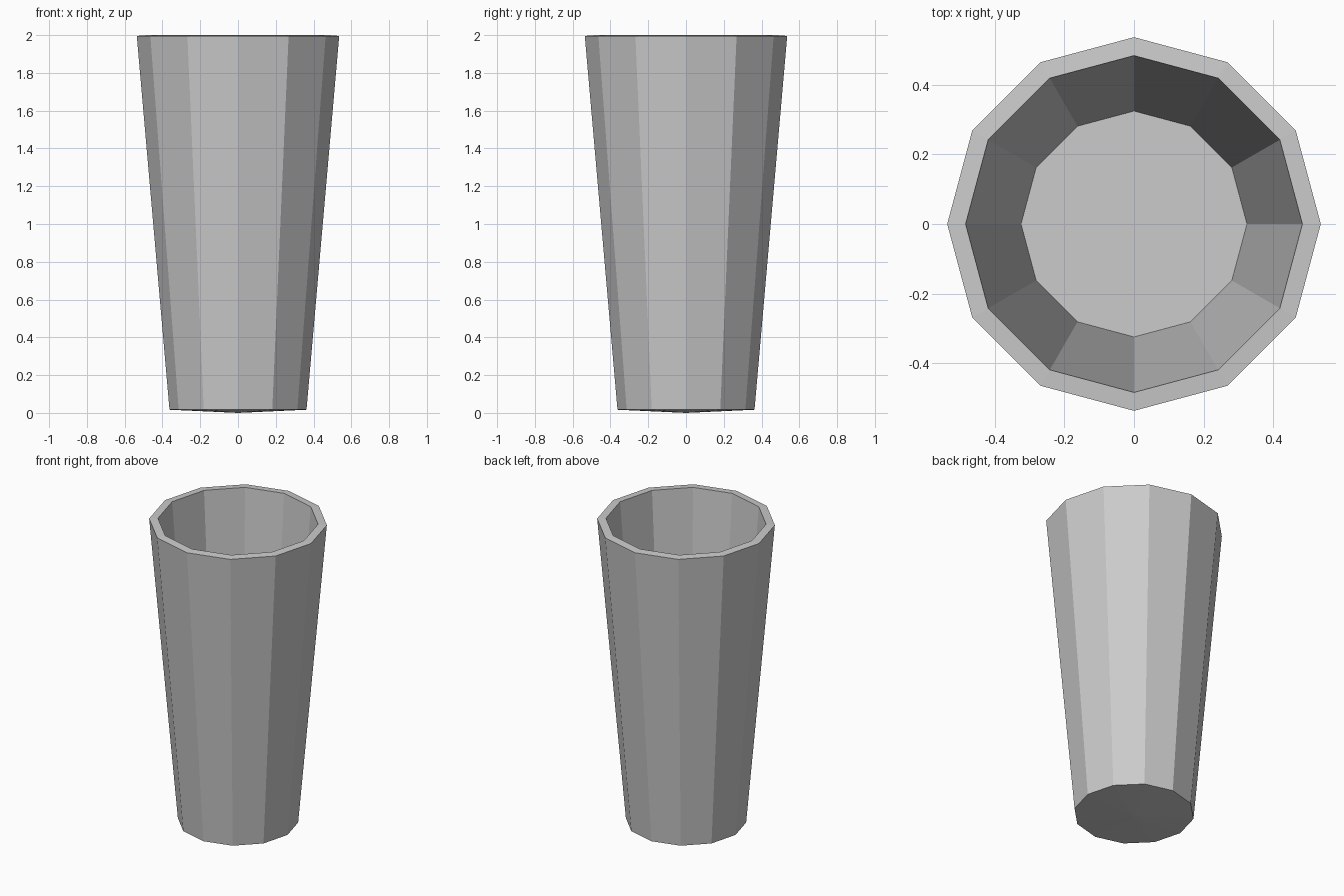
import bpy, bmesh
from mathutils import Matrix

if "Cube" in bpy.data.objects:
    bpy.data.objects.remove(bpy.data.objects["Cube"])

SIDES = 12
WALL = 0.053      # wall and floor thickness
HEIGHT = 2.0

# Inner surface of the cup: tapered 12-sided shell with a fan floor
bm = bmesh.new()
bmesh.ops.create_cone(
    bm, cap_ends=True, cap_tris=True, segments=SIDES,
    radius1=0.324, radius2=0.483, depth=HEIGHT - WALL,
    matrix=Matrix.Translation((0, 0, (HEIGHT + WALL) / 2)))

# Open the top by removing the centre of its cap
top_centre = [v for v in bm.verts if v.co.z > 1 and v.co.xy.length < 0.01]
bmesh.ops.delete(bm, geom=top_centre, context='VERTS')
bmesh.ops.recalc_face_normals(bm, faces=bm.faces)
floor = next(f for f in bm.faces if abs(f.normal.z) > 0.9)
if floor.normal.z > 0:
    bmesh.ops.reverse_faces(bm, faces=bm.faces)

mesh = bpy.data.meshes.new("cup")
bm.to_mesh(mesh)
bm.free()
cup = bpy.data.objects.new("cup", mesh)
bpy.context.collection.objects.link(cup)

# Thicken outwards for the outer wall, rim and slightly domed underside
solid = cup.modifiers.new("wall", 'SOLIDIFY')
solid.thickness = WALL
solid.offset = 1
